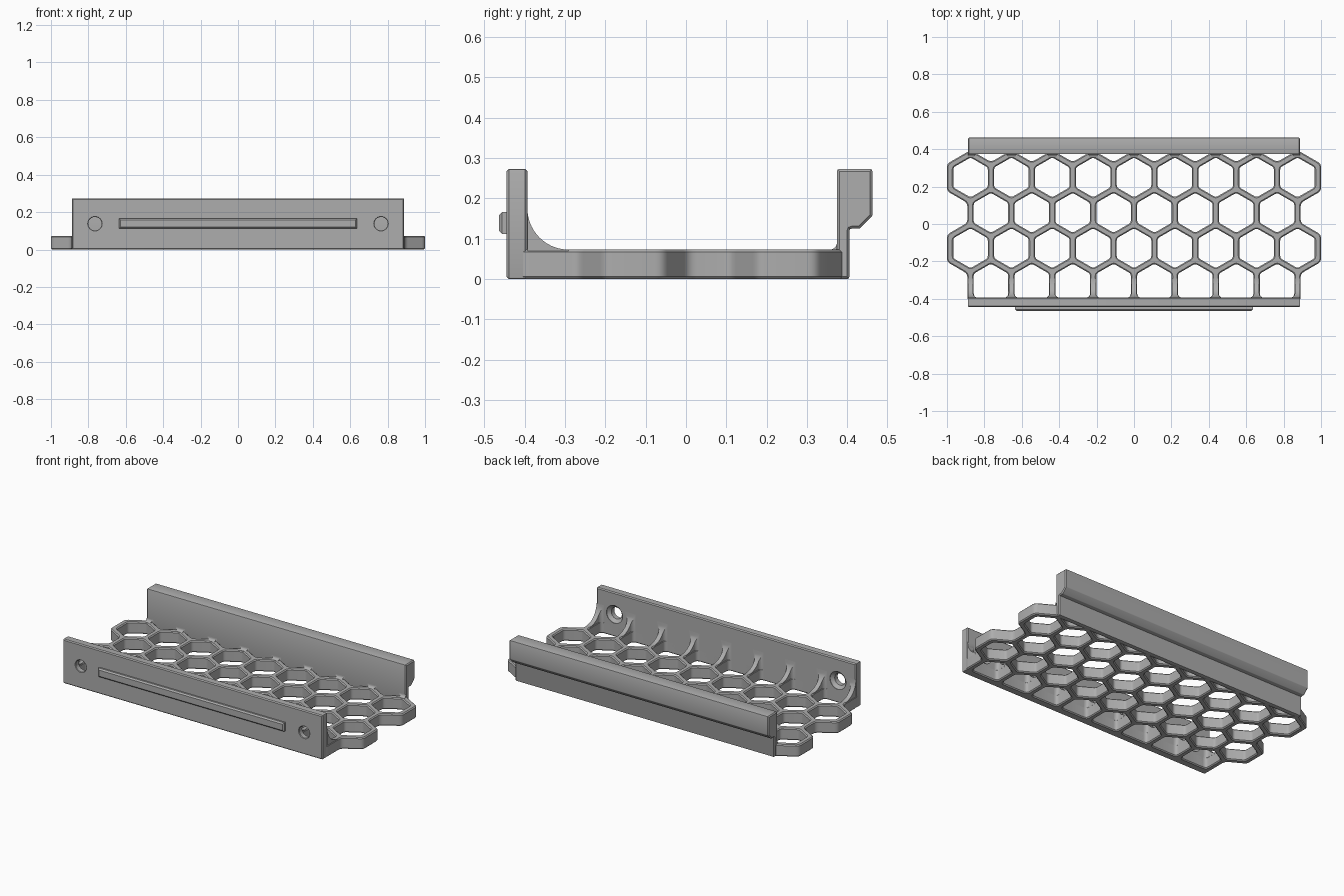
import bpy, bmesh, math
from mathutils import Vector

if "Cube" in bpy.data.objects:
    bpy.data.objects.remove(bpy.data.objects["Cube"])

grey = bpy.data.materials.new("mid grey")
grey.diffuse_color = (0.42, 0.42, 0.42, 1)
grey.use_nodes = True
grey.node_tree.nodes["Principled BSDF"].inputs["Base Color"].default_value = grey.diffuse_color

P = 0.2185                  # honeycomb pitch
A = P / math.sqrt(3)        # cell side
T = 0.034                   # rib thickness
H = 0.073                   # honeycomb height
B = 0.006                   # edge chamfer
ROWS = [0.249 - i * P * math.sqrt(3) / 2 for i in range(4)]
INNER, OUTER = -0.393, -0.445   # front wall faces
HALF = 0.888                    # half length of the walls


def finish(bm, name):
    bmesh.ops.recalc_face_normals(bm, faces=bm.faces)
    mesh = bpy.data.meshes.new(name)
    bm.to_mesh(mesh)
    bm.free()
    obj = bpy.data.objects.new(name, mesh)
    bpy.context.collection.objects.link(obj)
    mesh.materials.append(grey)
    bpy.ops.object.select_all(action='DESELECT')
    obj.select_set(True)
    bpy.context.view_layer.objects.active = obj
    bpy.ops.object.shade_smooth_by_angle(angle=math.radians(32))
    return obj


def ccw(pts):
    pts = [Vector(p) for p in pts]
    area = sum(p.cross(q) for p, q in zip(pts, pts[1:] + pts[:1]))
    return pts if area > 0 else pts[::-1]


def inset(pts, d):
    """Move a counter-clockwise outline inwards by d with mitred corners."""
    out = []
    for i, p in enumerate(pts):
        e1 = (p - pts[i - 1]).normalized()
        e2 = (pts[(i + 1) % len(pts)] - p).normalized()
        n1, n2 = Vector((-e1.y, e1.x)), Vector((-e2.y, e2.x))
        out.append(p + (n1 + n2) * d / (1 + n1.dot(n2)))
    return out


def rounded(pts, r, n=5):
    """Replace each corner by a short curve."""
    out = []
    for i, p in enumerate(pts):
        a, c = pts[i - 1] - p, pts[(i + 1) % len(pts)] - p
        turn = math.pi - a.angle(c)
        d = min(r * math.tan(turn / 2), a.length * 0.45, c.length * 0.45)
        s, e = p + a.normalized() * d, p + c.normalized() * d
        for k in range(n):
            t = k / (n - 1)
            out.append(s * (1 - t) ** 2 + p * 2 * t * (1 - t) + e * t * t)
    return out


def slab(name, outline, holes, place):
    """Solid from an outline and holes, each with its (inset, level) steps."""
    bm = bmesh.new()
    first, last = [], []
    for k, (pts, steps) in enumerate([outline] + holes):
        rings = []
        for d, w in steps:
            loop = inset(pts, d if k == 0 else -d)
            rings.append([bm.verts.new(place(p.x, p.y, w)) for p in loop])
        n = len(pts)
        for r0, r1 in zip(rings, rings[1:]):
            for i in range(n):
                j = (i + 1) % n
                bm.faces.new((r0[i], r0[j], r1[j], r1[i]))
        for ring, store in ((rings[0], first), (rings[-1], last)):
            store += [bm.edges.get((ring[i], ring[(i + 1) % n])) for i in range(n)]
    axis = Vector(place(0, 0, 1)) - Vector(place(0, 0, 0))
    for edges in (first, last):
        bmesh.ops.triangle_fill(bm, edges=edges, use_beauty=True, normal=axis)
    return finish(bm, name)


def steps(lo, hi, b=B):
    return [(b, lo), (0, lo + b), (0, hi - b), (b, hi)]


# Honeycomb floor: right edge, mirrored left edge, scalloped back edge
y1, y2, y3, y4 = ROWS
side = [(4.5 * P, y1 + A / 2), (4.5 * P, y1 - A / 2), (4 * P, y2 + A / 2),
        (4 * P, y2 - A / 2), (4.5 * P, y3 + A / 2), (4.5 * P, y3 - A / 2),
        (4 * P, y4 + A / 2), (4 * P, -0.405)]
back = []
for i in range(-4, 5):
    back.append((i * P, y1 + A))
    if i < 4:
        back.append(((i + 0.5) * P, y1 + A / 2))
edge = ccw(side + [(-x, y) for x, y in reversed(side)] + back)
edge = rounded(inset(edge, -T / 2), 0.035)

cells = []
for row, y in enumerate(ROWS):
    count = 9 if row % 2 == 0 else 8
    for i in range(count):
        x = (i - (count - 1) / 2) * P
        hexa = [(x + A * math.sin(k * math.pi / 3), y + A * math.cos(k * math.pi / 3))
                for k in range(6)]
        if row == 3:        # front cells run square into the wall
            low = INNER - T / 2
            hexa = [(x - P / 2, low), (x + P / 2, low), (x + P / 2, y + A / 2),
                    (x, y + A), (x - P / 2, y + A / 2)]
        cells.append((rounded(inset(ccw(hexa), T / 2), 0.022), steps(0, H)))
slab("honeycomb_floor", (edge, steps(0, H)), cells, lambda u, v, w: (u, v, w))

# Front wall with two countersunk screw holes
rect = rounded(ccw([(-HALF, 0), (HALF, 0), (HALF, 0.273), (-HALF, 0.273)]), 0.006, 3)
screws = []
for s in (-1, 1):
    ring = [Vector((s * 3.5 * P + 0.036 * math.cos(a), 0.138 + 0.036 * math.sin(a)))
            for a in (k * math.tau / 32 for k in range(32))]
    screws.append((ring, [(0.003, OUTER), (0, OUTER + 0.003), (0, INNER - 0.02),
                          (0.019, INNER - 0.003), (0.019, INNER)]))
slab("front_wall", (rect, steps(OUTER, INNER)), screws, lambda u, v, w: (u, w, v))

# Raised bar on the front wall
bar = ccw([(-0.636, 0.112), (0.636, 0.112), (0.636, 0.166), (-0.636, 0.166)])
slab("front_bar", (bar, [(0.008, -0.464), (0, -0.456), (0, OUTER + 0.01)]), [],
     lambda u, v, w: (u, w, v))

# Back wall with overhanging lip
lip = [(0.374, 0), (0.405, 0), (0.405, 0.125), (0.43, 0.125),
       (0.462, 0.157), (0.462, 0.273), (0.374, 0.273)]
slab("back_wall", (rounded(ccw(lip), 0.006, 3), steps(-HALF, HALF)), [],
     lambda u, v, w: (w, u, v))


def fillets(name, wall, sign, r, half, flare):
    """Concave gussets between wall and floor, flaring out at the wall."""
    bm = bmesh.new()
    n = 14
    for i in range(-4, 5):
        x, rows = i * P, []
        for k in range(n + 1):
            t = k / n * math.pi / 2
            d, z = r * (1 - math.cos(t)), H + r * (1 - math.sin(t))
            w = half
            if d < flare:
                w += flare - math.sqrt(flare ** 2 - (flare - d) ** 2)
            y = wall + sign * d
            lim = lambda v: max(-HALF, min(HALF, v))
            rows.append([bm.verts.new((lim(x + sx * w), y, zz))
                         for sx, zz in ((-1, H - 0.01), (-1, z), (1, z), (1, H - 0.01))])
        for a, b in zip(rows, rows[1:]):
            for j in range(4):
                m = (j + 1) % 4
                bm.faces.new((a[j], a[m], b[m], b[j]))
        bm.faces.new(rows[0])
        bm.faces.new(rows[-1])
    return finish(bm, name)


fillets("front_gussets", INNER, 1, 0.102, T / 2 - 0.003, 0.022)
fillets("back_fillets", 0.374, -1, 0.018, 0.022, 0.01)
